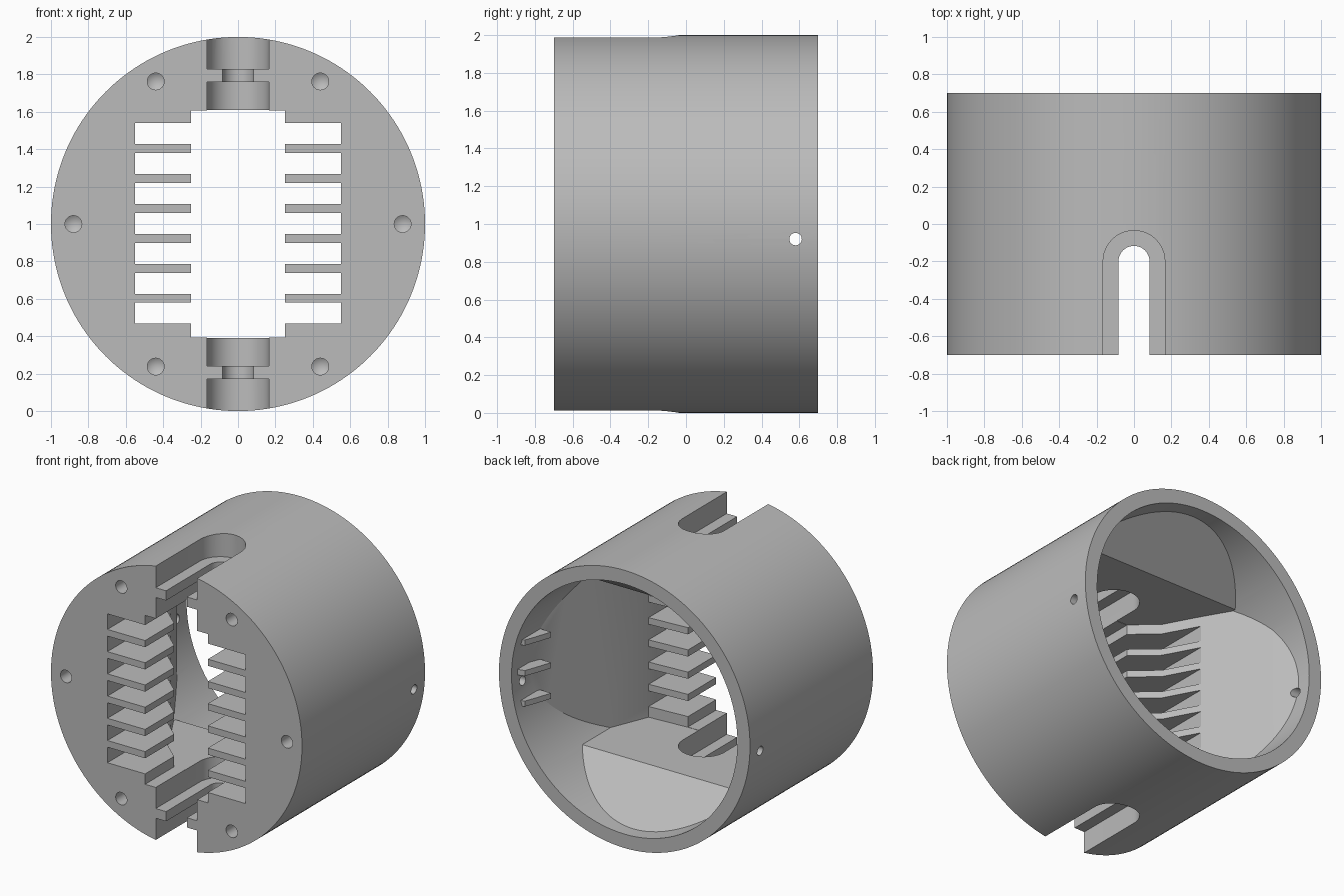
import bpy, math
from mathutils import Matrix, Vector

cube = bpy.data.objects.get("Cube")
if cube:
    bpy.data.objects.remove(cube, do_unlink=True)

grey = bpy.data.materials.new("plain_grey")
grey.use_nodes = True
grey.diffuse_color = (0.5, 0.5, 0.5, 1)
grey.node_tree.nodes["Principled BSDF"].inputs["Base Color"].default_value = (0.5, 0.5, 0.5, 1)

DIRECTION = {"x": Vector((1, 0, 0)), "y": Vector((0, 1, 0)), "z": Vector((0, 0, 1))}


def mesh_object(name, verts, faces):
    import bmesh
    mesh = bpy.data.meshes.new(name)
    mesh.from_pydata(verts, [], faces)
    bm = bmesh.new()
    bm.from_mesh(mesh)
    bmesh.ops.recalc_face_normals(bm, faces=bm.faces)
    bm.to_mesh(mesh)
    bm.free()
    obj = bpy.data.objects.new(name, mesh)
    bpy.context.collection.objects.link(obj)
    return obj


def prism(name, outline, axis, low, high):
    """Extrude a 2D outline along an axis; outline holds the other two coordinates in order."""
    def place(point, depth):
        a, b = point
        return {"x": (depth, a, b), "y": (a, depth, b), "z": (a, b, depth)}[axis]
    n = len(outline)
    verts = [place(p, low) for p in outline] + [place(p, high) for p in outline]
    faces = [tuple(range(n)), tuple(range(n, 2 * n))]
    faces += [(i, (i + 1) % n, n + (i + 1) % n, n + i) for i in range(n)]
    return mesh_object(name, verts, faces)


def circle(cx, cy, radius, count):
    step = 2 * math.pi / count
    return [(cx + radius * math.cos(i * step), cy + radius * math.sin(i * step)) for i in range(count)]


def box(name, x0, x1, y0, y1, z0, z1):
    return prism(name, [(x0, y0), (x1, y0), (x1, y1), (x0, y1)], "z", z0, z1)


def boolean(target, tool, operation):
    mod = target.modifiers.new(operation, "BOOLEAN")
    mod.operation, mod.solver, mod.object = operation, "EXACT", tool
    bpy.context.view_layer.update()
    graph = bpy.context.evaluated_depsgraph_get()
    result = bpy.data.meshes.new_from_object(target.evaluated_get(graph))
    target.modifiers.clear()
    target.data = result
    bpy.data.objects.remove(tool, do_unlink=True)


def slot_outline(half_width):
    """Channel open at the front with a round inner end."""
    arc = [(half_width * math.cos(math.pi * i / 24), -0.2 + half_width * math.sin(math.pi * i / 24))
           for i in range(25)]
    return [(half_width, -0.8)] + arc + [(-half_width, -0.8)]


# Round outer body
housing = prism("housing", circle(0, 1, 1, 160), "y", -0.7, 0.7)

# Cavity: round bore limited by tapered sides and flat floor and ceiling
cavity = prism("cavity_cutter", circle(0, 1, 0.9, 128), "y", -0.6, 0.8)
plan = [(0.25, -0.38), (0.55, -0.36), (0.75, 0.13), (0.92, 0.55), (0.95, 0.9),
        (-0.95, 0.9), (-0.92, 0.62), (-0.8, 0.45), (-0.55, 0.02), (-0.42, -0.22), (-0.25, -0.37)]
boolean(cavity, prism("plan_cutter", plan, "z", -0.2, 2.2), "INTERSECT")
side = [(-0.65, 0.39), (0.235, 0.39), (0.6, 0.1), (0.9, 0.06),
        (0.9, 1.94), (0.6, 1.9), (0.235, 1.61), (-0.65, 1.61)]
boolean(cavity, prism("side_cutter", side, "x", -1.2, 1.2), "INTERSECT")
boolean(housing, cavity, "DIFFERENCE")

# Tall front opening and the rows of vents beside it
boolean(housing, box("opening_cutter", -0.25, 0.25, -0.8, 0.1, 0.392, 1.608), "DIFFERENCE")
for i in range(7):
    z = 0.523 + 0.16 * i
    boolean(housing, box("vent_cutter", -0.55, 0.55, -0.8, 0.3, z - 0.056, z + 0.056), "DIFFERENCE")

# Stepped channels, above and below
for sign in (1, -1):
    for half, inner, outer in ((0.165, 0.83, 1.1), (0.083, 0.59, 1.05), (0.165, 0.58, 0.76)):
        low, high = sorted((1 + sign * inner, 1 + sign * outer))
        boolean(housing, prism("channel_cutter", slot_outline(half), "z", low, high), "DIFFERENCE")

# Six blind screw holes with pointed ends in the front
for i in range(6):
    angle = math.radians(60 * i)
    cx, cz = 0.88 * math.cos(angle), 1 + 0.88 * math.sin(angle)
    rim = circle(cx, cz, 0.045, 24)
    verts = [(x, -0.75, z) for x, z in rim] + [(x, -0.55, z) for x, z in rim] + [(cx, -0.52, cz)]
    faces = [tuple(range(24))]
    for k in range(24):
        n = (k + 1) % 24
        faces += [(k, n, 24 + n, 24 + k), (24 + k, 24 + n, 48)]
    boolean(housing, mesh_object("screw_cutter", verts, faces), "DIFFERENCE")

# Cross hole through both side walls
boolean(housing, prism("cross_cutter", circle(0.58, 0.92, 0.033, 24), "x", -1.2, 1.2), "DIFFERENCE")

# Small ribs on the left inner wall
parts = [housing]
for i in range(3):
    z = 0.78 + 0.22 * i
    outline = [(0.93, 0.64), (0.85, 0.62), (0.82, 0.54), (0.78, 0.42), (0.9, 0.42)]
    parts.append(prism("wall_rib_%d" % (i + 1), outline, "z", z - 0.02, z + 0.02))

# Colour and shading
for part in parts:
    part.data.materials.clear()
    part.data.materials.append(grey)
    for face in part.data.polygons:
        face.material_index = 0
bpy.ops.object.select_all(action="DESELECT")
for part in parts:
    part.select_set(True)
bpy.context.view_layer.objects.active = housing
bpy.ops.object.shade_smooth_by_angle(angle=math.radians(25))
